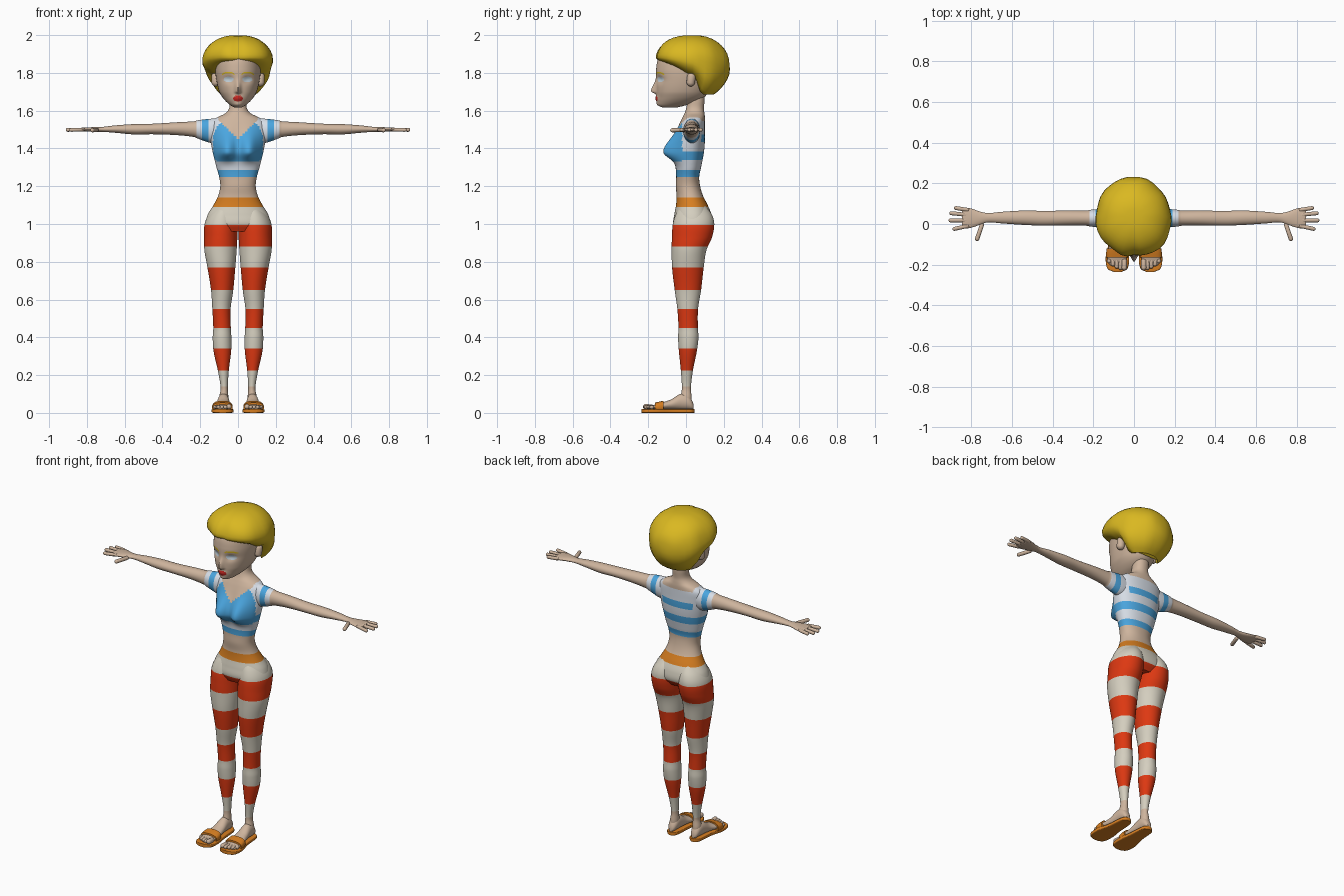
import bpy, bmesh, math
from mathutils import Vector, noise

cube = bpy.data.objects.get("Cube")
if cube:
    bpy.data.objects.remove(cube)

COLOURS = {
    "skin": (.62, .46, .34), "hair_yellow": (.70, .48, .015),
    "stripe_red": (.73, .04, .006), "trouser_cream": (.66, .62, .52),
    "top_blue": (.07, .38, .74), "top_white": (.70, .75, .82),
    "orange": (.68, .21, .015), "lip_red": (.55, .02, .015),
    "eye_pale": (.55, .64, .70),
}
MATS = {}
for label, rgb in COLOURS.items():
    mat = bpy.data.materials.new(label)
    mat.use_nodes = True
    mat.diffuse_color = (*rgb, 1)
    shader = mat.node_tree.nodes["Principled BSDF"]
    shader.inputs["Base Color"].default_value = (*rgb, 1)
    shader.inputs["Roughness"].default_value = .8
    MATS[label] = mat


def finish(name, bm, colour, mirror=False, angle=45):
    """Turn a bmesh into a shaded object; colour is a name or a rule on face centres."""
    bmesh.ops.recalc_face_normals(bm, faces=bm.faces)
    used = []
    for face in bm.faces:
        label = colour if isinstance(colour, str) else colour(face.calc_center_median())
        if label not in used:
            used.append(label)
        face.material_index = used.index(label)
    mesh = bpy.data.meshes.new(name)
    bm.to_mesh(mesh)
    bm.free()
    for label in used:
        mesh.materials.append(MATS[label])
    obj = bpy.data.objects.new(name, mesh)
    bpy.context.collection.objects.link(obj)
    for other in bpy.context.selected_objects:
        other.select_set(False)
    obj.select_set(True)
    bpy.context.view_layer.objects.active = obj
    bpy.ops.object.shade_smooth_by_angle(angle=math.radians(angle))
    if mirror:
        obj.modifiers.new("mirror", 'MIRROR').use_mirror_merge = False
    return obj


def sample(keys, t):
    """Smoothly interpolate rows of (t, values...)."""
    i = max(k for k in range(len(keys) - 1) if k == 0 or keys[k][0] <= t)
    a, b = keys[i], keys[i + 1]
    before, after = keys[max(i - 1, 0)], keys[min(i + 2, len(keys) - 1)]
    h = b[0] - a[0]
    s = (t - a[0]) / h
    row = []
    for c in range(1, len(a)):
        m0 = (b[c] - before[c]) / (b[0] - before[0]) * h
        m1 = (after[c] - a[c]) / (after[0] - a[0]) * h
        row.append((2*s**3 - 3*s*s + 1) * a[c] + (s**3 - 2*s*s + s) * m0
                   + (3*s*s - 2*s**3) * b[c] + (s**3 - s*s) * m1)
    return row


def bridge(bm, rings):
    n = len(rings[0])
    for low, high in zip(rings, rings[1:]):
        for k in range(n):
            bm.faces.new((low[k], low[(k+1) % n], high[(k+1) % n], high[k]))
    bm.faces.new(rings[0])
    bm.faces.new(rings[-1])


def loft(name, keys, axis, colour, step=.005, seg=40, e=1, shape=None, **kw):
    """Stack rounded sections along an axis; rows are (t, u low, u high, v low, v high)."""
    bm = bmesh.new()
    rings = []
    count = round((keys[-1][0] - keys[0][0]) / step)
    for i in range(count + 1):
        t = min(keys[0][0] + i * step, keys[-1][0])
        u0, u1, v0, v1 = sample(keys, t)
        ring = []
        for k in range(seg):
            ang = math.tau * (k + .5) / seg
            c, s = math.cos(ang), math.sin(ang)
            u = (u0 + u1) / 2 + (u1 - u0) / 2 * math.copysign(abs(c)**e, c)
            v = (v0 + v1) / 2 + (v1 - v0) / 2 * math.copysign(abs(s)**e, s)
            co = Vector({'x': (t, u, v), 'y': (u, t, v), 'z': (u, v, t)}[axis])
            if shape:
                shape(co)
            ring.append(bm.verts.new(co))
        rings.append(ring)
    bridge(bm, rings)
    return finish(name, bm, colour, **kw)


def capsule(name, start, end, r, colour="skin"):
    start, end = Vector(start), Vector(end)
    axis = end - start
    turn = axis.to_track_quat('Z', 'Y')
    bm = bmesh.new()
    bmesh.ops.create_uvsphere(bm, u_segments=14, v_segments=11, radius=r)
    for v in bm.verts:
        v.co.z += math.copysign(max(axis.length / 2 - r, 0), v.co.z) if abs(v.co.z) > r * .01 else 0
        v.co = turn @ v.co + (start + end) / 2
    finish(name, bm, colour, mirror=True)


def symmetric(rows):
    return [(z, -w, w, front, back) for z, w, front, back in rows]


def bell(d, below, above):
    return math.exp(-(d / (above if d > 0 else below))**2)


# Trousers and torso colour rules
def trouser_colour(c):
    if c.z < .14:
        return "skin"
    red = any(a < c.z < b for a, b in ((.225, .34), (.45, .55), (.65, .77), (.88, .995)))
    return "stripe_red" if red else "trouser_cream"


def torso_colour(c):
    x, y, z = abs(c.x), c.y, c.z
    if z < 1.09:
        return trouser_colour(c)
    if z < 1.14:
        return "orange"
    if z < 1.25:
        return "skin"
    neckline = 1.45 + x * .95 if y < .03 else 1.545
    if x < .105 and z > neckline:
        return "skin"
    if z < 1.285:
        return "top_blue"
    if y < -.02 and z > 1.33 and x < .1 + (1.545 - z) * .4:
        return "top_blue"
    if y > -.03 and (1.34 < z < 1.385 or (1.435 < z < 1.475 and y > .04 and x < .1)):
        return "top_blue"
    return "top_white"


def bust(co):
    if co.y < .03:
        co.y -= .058 * bell(abs(co.x) - .06, .05, .045) * bell(co.z - 1.38, .042, .085)


torso_rows = [
    (.96, .15, -.05, .11), (1, .17, -.068, .138), (1.05, .16, -.062, .135),
    (1.1, .13, -.053, .115), (1.15, .105, -.05, .09), (1.2, .094, -.054, .075),
    (1.25, .1, -.052, .07), (1.3, .114, -.055, .08), (1.38, .134, -.068, .095),
    (1.44, .145, -.062, .1), (1.5, .15, -.045, .1), (1.54, .142, -.03, .1),
    (1.565, .11, -.018, .1), (1.585, .068, -.008, .098), (1.61, .048, 0, .095),
    (1.65, .044, .008, .098), (1.7, .046, .01, .1)]
loft("torso", symmetric(torso_rows), 'z', torso_colour, seg=72, e=.92, shape=bust)

leg_rows = [
    (.03, .055, .095, -.025, .03), (.08, .051, .1, -.028, .03), (.13, .054, .092, -.022, .026),
    (.22, .049, .106, -.027, .036), (.33, .036, .13, -.038, .058), (.4, .035, .134, -.042, .066),
    (.45, .038, .131, -.04, .063), (.55, .039, .136, -.046, .064), (.65, .025, .143, -.06, .08),
    (.77, .014, .162, -.074, .094), (.86, .007, .178, -.076, .108), (.93, .003, .18, -.075, .138),
    (1, .001, .177, -.07, .15), (1.05, .01, .155, -.055, .137), (1.1, .03, .11, -.03, .1)]
loft("leg", leg_rows, 'z', trouser_colour, mirror=True)


# Arms with short striped sleeves
def arm_colour(c):
    if c.x > .22:
        return "skin"
    return "top_blue" if .155 < c.x < .19 else "top_white"


arm_rows = [
    (.1, -.01, .075, 1.425, 1.56), (.15, -.015, .075, 1.43, 1.557), (.215, -.013, .07, 1.453, 1.549),
    (.23, -.009, .067, 1.46, 1.544), (.32, -.007, .066, 1.47, 1.539), (.45, -.008, .065, 1.475, 1.531),
    (.55, -.004, .066, 1.474, 1.529), (.65, .003, .06, 1.483, 1.522), (.72, .008, .054, 1.488, 1.514),
    (.76, -.005, .062, 1.488, 1.513), (.8, -.018, .076, 1.489, 1.511), (.83, -.022, .08, 1.49, 1.509),
    (.845, -.01, .07, 1.494, 1.506)]
loft("arm", arm_rows, 'x', arm_colour, seg=32, mirror=True)

# Fingers and thumb: base y, tip x, tip y
for label, base, tip_x, tip_y in (("little", .068, .885, .08), ("ring", .044, .908, .054),
                                  ("middle", .018, .912, .018), ("index", -.008, .893, -.026)):
    capsule(label + "_finger", (.81, base, 1.5), (tip_x, tip_y, 1.498), .01)
capsule("thumb", (.745, .005, 1.498), (.775, -.083, 1.496), .011)


# Head with sculpted nose, lips, brow and eye sockets
def face_shape(co):
    if co.y > -.04:
        return
    x, z = abs(co.x), co.z
    co.y -= .03 * bell(x, .014, .014) * bell(z - 1.703, .012, .045)
    co.y -= .01 * bell(x, .025, .025) * bell(z - 1.665, .016, .016)
    co.y -= .008 * bell(x, .03, .03) * bell(z - 1.632, .015, .015)
    co.y += .012 * bell(x - .048, .024, .03) * bell(z - 1.766, .022, .02)


def face_colour(c):
    x, z = abs(c.x), c.z
    if c.y > -.06:
        return "skin"
    if ((x - .05) / .026)**2 + ((z - 1.765) / .015)**2 < 1:
        return "eye_pale"
    if (x / .026)**2 + ((z - 1.665) / .015)**2 < 1:
        return "lip_red"
    arch = 1.802 - 9 * (x - .05)**2
    return "hair_yellow" if .022 < x < .082 and abs(z - arch) < .0045 else "skin"


head_rows = [
    (1.616, .018, -.12, -.05), (1.626, .036, -.14, -.01), (1.645, .06, -.15, .05),
    (1.67, .082, -.153, .095), (1.7, .099, -.156, .12), (1.76, .114, -.157, .15),
    (1.82, .12, -.158, .17), (1.88, .112, -.145, .165), (1.92, .09, -.11, .13), (1.948, .03, -.04, .06)]
loft("head", symmetric(head_rows), 'z', face_colour, step=.003, seg=144, e=.95, shape=face_shape)
capsule("ear", (.117, .022, 1.728), (.119, .032, 1.802), .023)


# Hair: a lumpy cap, short over the face and ears, full at the nape
def blend(a, b, t):
    t = min(max(t, 0), 1)
    return a + (b - a) * t * t * (3 - 2 * t)


bm = bmesh.new()
rings = []
for i in range(1, 17):
    a = 2.6 * i / 16
    ring = []
    for k in range(36):
        th = math.tau * k / 36
        c, s = math.cos(th), math.sin(th)
        equator = blend(1.885, 1.83, (s + 1) / 2)
        bottom = blend(blend(1.845, 1.785, s + 1), 1.685, (s - .05) / .4)
        h = math.cos(a)
        z = equator + h * (2 - equator if h > 0 else (equator - bottom) / .857)
        r = math.sin(a)**.85
        lump = 1 + .055 * noise.noise(Vector((c * 2, s * 2, z * 9)))
        part = .012 * bell(c, .15, .15) if s < 0 else 0
        ring.append(bm.verts.new((.187 * c * r * lump, .035 + .198 * s * r * lump + part * r, z)))
    rings.append(ring)
bridge(bm, rings)
finish("hair", bm, "hair_yellow", angle=50)

# Feet and sandals
foot_rows = [
    (-.205, .05, .115, .02, .032), (-.19, .04, .127, .02, .037), (-.14, .035, .13, .018, .051),
    (-.08, .042, .115, .018, .071), (-.03, .046, .108, .018, .1), (.01, .048, .104, .018, .095),
    (.03, .055, .097, .018, .07), (.04, .065, .087, .02, .045)]
loft("foot", foot_rows, 'y', "skin", seg=28, mirror=True)
for i in range(5):
    r = .014 if i == 0 else .0105
    x = .048 + i * .0185
    capsule("toe", (x, -.17, .03), (x, -.228 + .0022 * i * i, .02 + r), r)
sole_rows = [
    (-.235, .06, .1, 0, .02), (-.225, .037, .125, 0, .021), (-.2, .026, .137, 0, .021),
    (-.15, .024, .138, 0, .021), (-.08, .034, .12, 0, .021), (0, .04, .112, 0, .021),
    (.03, .046, .106, 0, .021), (.045, .064, .088, 0, .02)]
loft("sandal_sole", sole_rows, 'y', "orange", seg=32, e=.3, mirror=True)
strap_rows = [(-.165, .029, .137, .002, .054), (-.14, .028, .137, .002, .06), (-.12, .03, .134, .002, .064)]
loft("sandal_strap", strap_rows, 'y', "orange", seg=32, e=.75, mirror=True)
